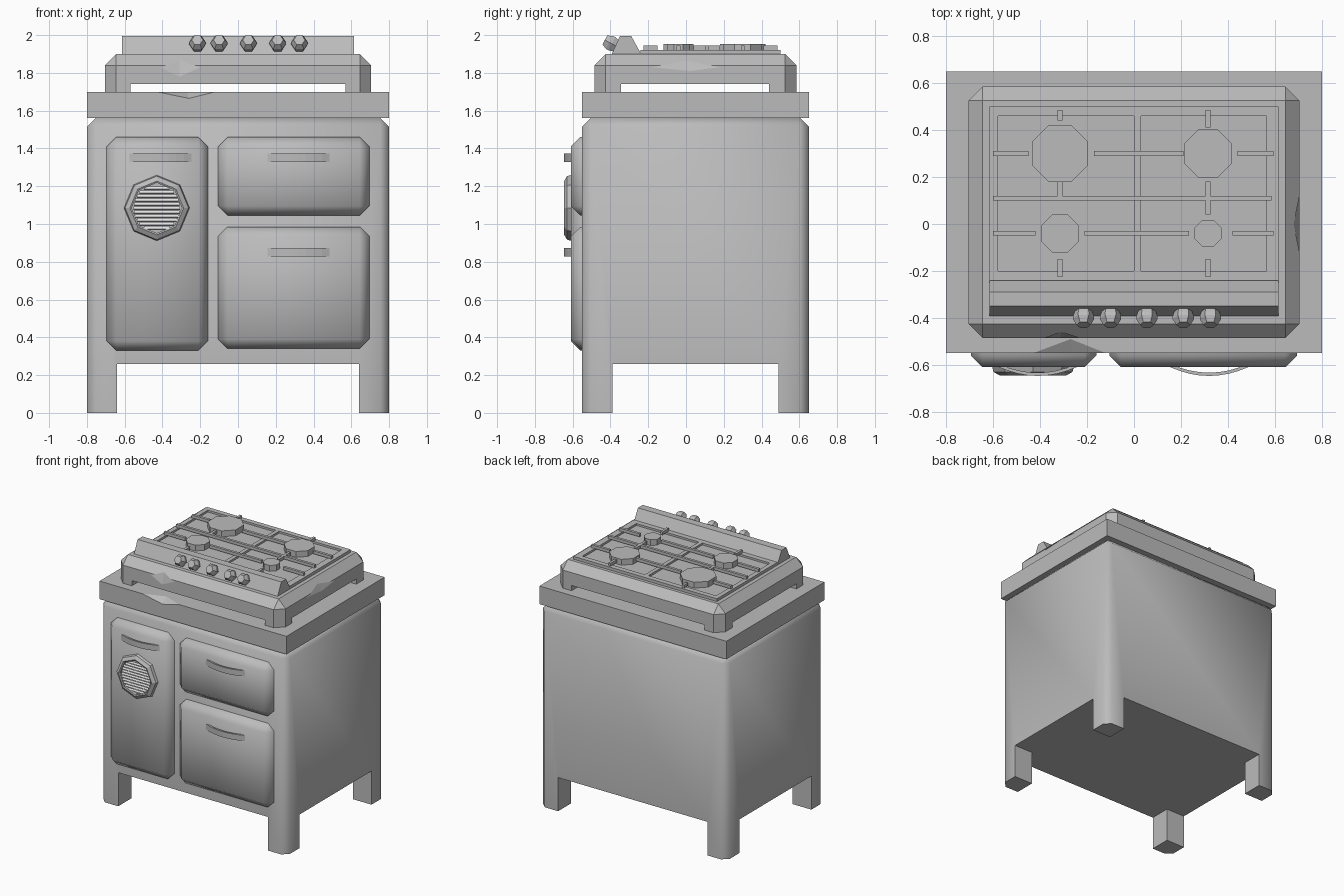
import bpy, bmesh, math
from mathutils import Vector, Matrix

if "Cube" in bpy.data.objects:
    bpy.data.objects.remove(bpy.data.objects["Cube"], do_unlink=True)


def material(name, value):
    m = bpy.data.materials.new(name)
    m.use_nodes = True
    colour = (value, value, value, 1)
    m.diffuse_color = colour
    m.node_tree.nodes["Principled BSDF"].inputs["Base Color"].default_value = colour
    return m


GREY = material("grey enamel", 0.5)
LIGHT = material("light grey slats", 0.75)


def finish(name, bm, mat=GREY):
    bmesh.ops.recalc_face_normals(bm, faces=bm.faces)
    mesh = bpy.data.meshes.new(name)
    bm.to_mesh(mesh)
    bm.free()
    mesh.materials.append(mat)
    ob = bpy.data.objects.new(name, mesh)
    bpy.context.collection.objects.link(ob)
    return ob


def box(name, x, y, z, bevel=0, skip=None, mat=GREY, tilt=0):
    bm = bmesh.new()
    size = Vector((x[1] - x[0], y[1] - y[0], z[1] - z[0]))
    centre = Vector((x[0] + x[1], y[0] + y[1], z[0] + z[1])) / 2
    place = Matrix.Translation(centre) @ Matrix.Rotation(tilt, 4, "X") @ Matrix.Diagonal(size).to_4x4()
    bmesh.ops.create_cube(bm, size=1, matrix=place)
    if bevel:
        edges = [e for e in bm.edges if not skip((e.verts[0].co + e.verts[1].co) / 2)]
        bmesh.ops.bevel(bm, geom=edges, offset=bevel, segments=1, affect="EDGES")
    return finish(name, bm, mat)


def prism(name, points, low, high, place):
    """Extrude a flat outline from low to high; place maps (u, v, w) to space."""
    bm = bmesh.new()
    a = [bm.verts.new(place(u, v, low)) for u, v in points]
    b = [bm.verts.new(place(u, v, high)) for u, v in points]
    bm.faces.new(a)
    bm.faces.new(b)
    for i in range(len(a)):
        j = (i + 1) % len(a)
        bm.faces.new((a[i], a[j], b[j], b[i]))
    return finish(name, bm)


def turned(name, profile, sides, origin, axis, twist=0):
    """Revolve (radius, height) points around an axis, capping both ends."""
    bm = bmesh.new()
    rings = []
    for r, h in profile:
        angles = [twist + math.tau * k / sides for k in range(sides)]
        rings.append([bm.verts.new((r * math.cos(a), r * math.sin(a), h)) for a in angles])
    for a, b in zip(rings, rings[1:]):
        for i in range(sides):
            j = (i + 1) % sides
            bm.faces.new((a[i], a[j], b[j], b[i]))
    bm.faces.new(rings[0])
    bm.faces.new(rings[-1])
    turn = Vector(axis).to_track_quat("Z", "Y").to_matrix().to_4x4()
    bm.transform(Matrix.Translation(origin) @ turn)
    return finish(name, bm)


def cut(ob, cutter):
    mod = ob.modifiers.new("cut", "BOOLEAN")
    mod.operation = "DIFFERENCE"
    mod.solver = "EXACT"
    mod.object = cutter
    bpy.context.view_layer.objects.active = ob
    bpy.ops.object.modifier_apply(modifier=mod.name)
    bpy.data.objects.remove(cutter, do_unlink=True)


def chip(ob, *points):
    bm = bmesh.new()
    for p in points:
        bm.verts.new(p)
    bmesh.ops.convex_hull(bm, input=bm.verts[:])
    cut(ob, finish("chip cutter", bm))


def smooth(*obs):
    for o in bpy.context.selected_objects:
        o.select_set(False)
    for o in obs:
        o.select_set(True)
    bpy.context.view_layer.objects.active = obs[0]
    bpy.ops.object.shade_smooth_by_angle(angle=math.radians(50))


# Cabinet with four corner legs left by two crossing cuts
body = box("cabinet", (-.8, .8), (-.55, .65), (0, 1.56), .045, lambda c: c.z < .01)
cut(body, box("cutter", (-.64, .64), (-1, 1), (-.1, .26)))
cut(body, box("cutter", (-1, 1), (-.39, .49), (-.1, .26)))

# Worktop with a chipped front edge
top = box("worktop", (-.8, .8), (-.55, .65), (1.56, 1.70))
chip(top, (-.43, -.55, 1.70), (-.12, -.55, 1.70), (-.27, -.49, 1.70),
     (-.26, -.55, 1.665), (-.27, -.6, 1.75))

# Hob housing standing on four corner feet
hob = box("hob_housing", (-.705, .705), (-.485, .585), (1.70, 1.90), .06, lambda c: c.z < 1.71)
cut(hob, box("cutter", (-.57, .57), (-1, 1), (1.6, 1.74)))
cut(hob, box("cutter", (-1, 1), (-.345, .44), (1.6, 1.74)))
chip(hob, (-.41, -.485, 1.83), (-.2, -.485, 1.83), (-.31, -.46, 1.865),
     (-.31, -.485, 1.78), (-.31, -.55, 1.85))
chip(hob, (.705, -.18, 1.83), (.705, .18, 1.83), (.68, 0, 1.865),
     (.705, .02, 1.81), (.77, 0, 1.85))

# Doors with softened edges
doors = [box(name, x, (-.61, -.5), z, .05, lambda c: c.y > -.51) for name, x, z in (
    ("tall_door", (-.695, -.16), (.33, 1.46)),
    ("upper_door", (-.105, .695), (1.045, 1.46)),
    ("lower_door", (-.105, .695), (.34, .985)))]
smooth(body, *doors)

# Bowed door handles
for name, cx, cz in (("tall", -.41, 1.35), ("upper", .32, 1.35), ("lower", .32, .85)):
    steps = [i / 4 - 1 for i in range(9)]
    outer = [(cx + .165 * t, -.61 - .037 * (1 - t * t)) for t in steps]
    inner = [(u, v + .014) for u, v in reversed(outer)]
    prism(name + "_door_handle", outer + inner, cz - .022, cz + .022, lambda u, v, w: (u, v, w))

# Octagonal vent with slats
vent_x, vent_z = -.43, 1.085
turned("vent_surround", [(.175, 0), (.168, .025), (.142, .04), (.133, .036), (.133, .012)],
       8, (vent_x, -.605, vent_z), (0, -1, 0))
for i in range(-5, 6):
    dz = i * .021
    half = .96 * math.sqrt(.127 ** 2 - dz ** 2)
    box("vent_slat", (vent_x - half, vent_x + half), (-.634, -.628),
        (vent_z + dz - .008, vent_z + dz + .008), mat=LIGHT, tilt=math.radians(-25))

# Control ridge and knobs
prism("control_ridge", [(-.395, 1.895), (-.35, 1.995), (-.29, 1.995), (-.235, 1.895)],
      -.615, .615, lambda u, v, w: (w, u, v))
for x in (-.215, -.1, .055, .21, .325):
    turned("control_knob", [(.036, -.01), (.045, .02), (.045, .035), (.03, .062)],
           6, (x, -.375, 1.945), (0, -.88, .47))

# Cooking plate with a raised rim and centre strip
box("cooking_plate", (-.615, .615), (-.24, .50), (1.89, 1.907))
for name, x, y in (("left", (-.615, -.58), (-.24, .50)), ("right", (.565, .615), (-.24, .50)),
                   ("centre", (0, .03), (-.2, .46)), ("front", (-.58, .565), (-.24, -.2)),
                   ("back", (-.58, .565), (.46, .50))):
    box(name + "_plate_rim", x, y, (1.895, 1.922))

# Pan support bars
bar_z = (1.922, 1.945)
rows = {.30: ((-.6, -.45), (-.17, .21), (.44, .595)),
        .11: ((-.6, .585),),
        -.04: ((-.6, -.42), (-.21, .235), (.42, .595))}
for y, spans in rows.items():
    for span in spans:
        box("pan_support_bar", span, (y - .01, y + .01), bar_z)
columns = {-.315: ((.44, .485), (.10, .18), (-.225, -.15)),
           .315: ((.41, .485), (.04, .18), (-.225, -.15))}
for x, spans in columns.items():
    for span in spans:
        box("pan_support_prong", (x - .01, x + .01), span, bar_z)

# Octagonal burners
for x, y, r in ((-.315, .30, .13), (.315, .30, .11), (-.315, -.04, .087), (.315, -.04, .062)):
    turned("burner", [(r, 0), (r, .052)], 8, (x, y, 1.9), (0, 0, 1), math.pi / 8)
